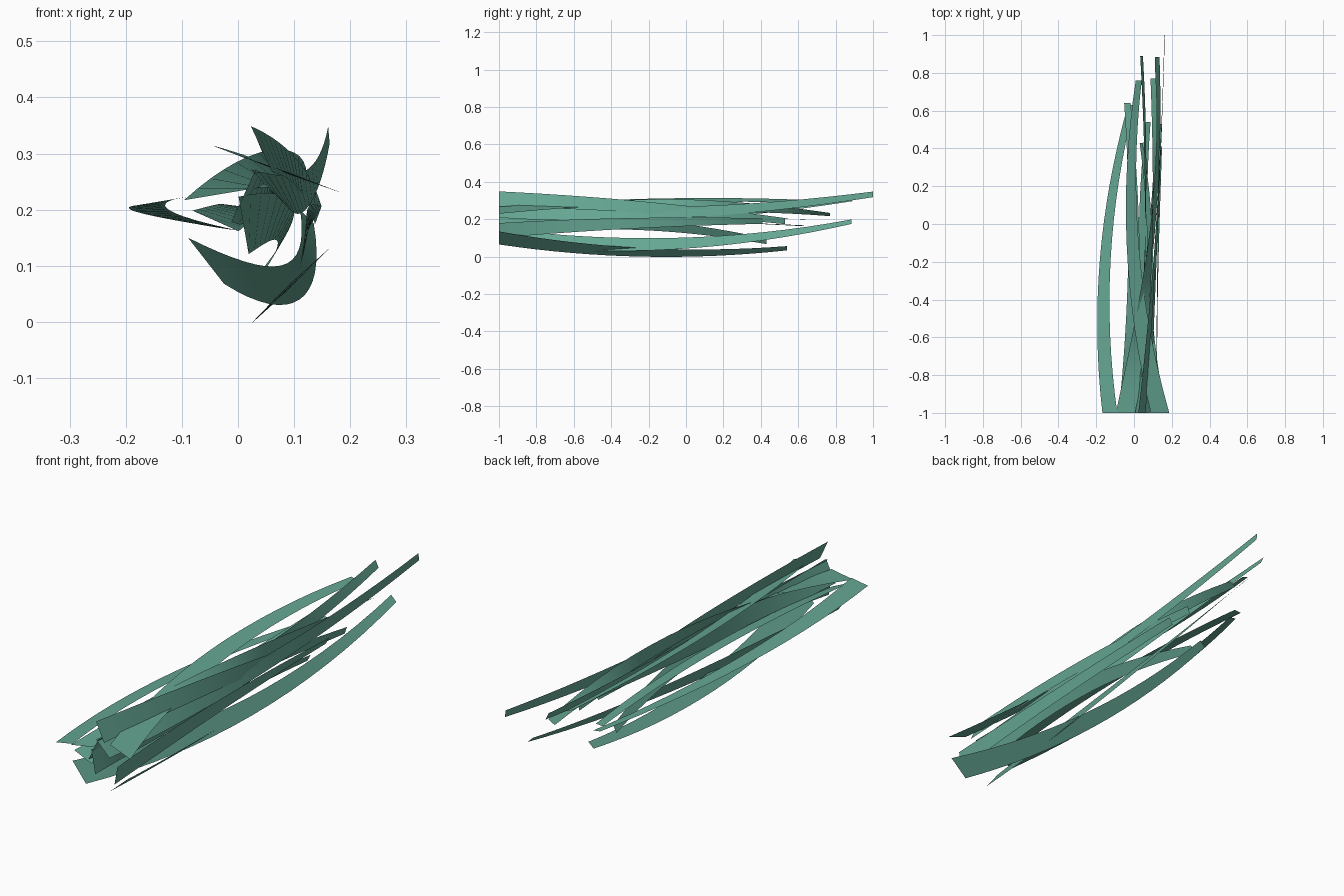
import bpy
from math import cos, sin, radians

if "Cube" in bpy.data.objects:
    bpy.data.objects.remove(bpy.data.objects["Cube"])

mat = bpy.data.materials.new("leaf_green")
mat.diffuse_color = (0.13, 0.38, 0.29, 1)
mat.use_nodes = True
mat.node_tree.nodes["Principled BSDF"].inputs["Base Color"].default_value = mat.diffuse_color
SEGS = 16


def quad(a, b, c, t):
    """Smooth curve through a (t=0), b (t=0.5) and c (t=1)."""
    return a * (2*t - 1) * (t - 1) + b * 4*t * (1 - t) + c * t * (2*t - 1)


def strand(name, base, mid, tip, tip_y, w0=0.104, w1=0.034):
    """Tapered ribbon along y; each station is (x, z, cross-section angle)."""
    verts, faces = [], []
    for i in range(SEGS + 1):
        t = i / SEGS
        x, z, ang = (quad(a, b, c, t) for a, b, c in zip(base, mid, tip))
        y = -1 + (tip_y + 1) * t
        h = (w0 + (w1 - w0) * t) / 2
        dx, dz = h * cos(radians(ang)), h * sin(radians(ang))
        verts += [(x - dx, y, z - dz), (x + dx, y, z + dz)]
        if i:
            k = 2 * i
            faces.append((k - 2, k - 1, k + 1, k))
    me = bpy.data.meshes.new(name)
    me.from_pydata(verts, [], faces)
    me.materials.append(mat)
    me.shade_smooth()
    ob = bpy.data.objects.new(name, me)
    bpy.context.collection.objects.link(ob)


# Low strands
strand("strand_low_hook", (-.057, .109, -52), (.093, .070, -62), (.123, .187, -45), .885)
strand("strand_bottom", (.128, .100, 42), (.052, .023, 42), (.075, .045, 42), .54)
strand("strand_low_arch", (.010, .172, 100), (.085, .175, 65), (.038, .082, 62), .43)
strand("strand_low_right", (.118, .140, 80), (.125, .178, 85), (.140, .190, 60), .41, .08)

# Side strands
strand("strand_left_bow", (-.128, .216, 10), (-.152, .198, 4), (-.015, .165, -8), .63, .08)
strand("strand_left_inner", (-.040, .180, -24), (.000, .205, -10), (-.035, .200, 3), .64, .09)
strand("strand_long_right", (.055, .240, -45), (.122, .238, -80), (.162, .333, -85), 1.0, .09, .03)

# Upper strands
strand("strand_top_flat", (.138, .248, -21), (-.006, .299, -21), (.025, .292, -21), .76)
strand("strand_top_arch", (-.045, .226, 10), (.085, .275, -70), (.102, .225, -150), .77)
strand("strand_top_spike", (.042, .308, -65), (.105, .265, -80), (.143, .190, -110), .53, .09)

# Core strand, rising to a tall tip
strand("strand_core_tall", (.010, .225, 65), (.060, .225, 90), (.040, .312, 115), .89)
